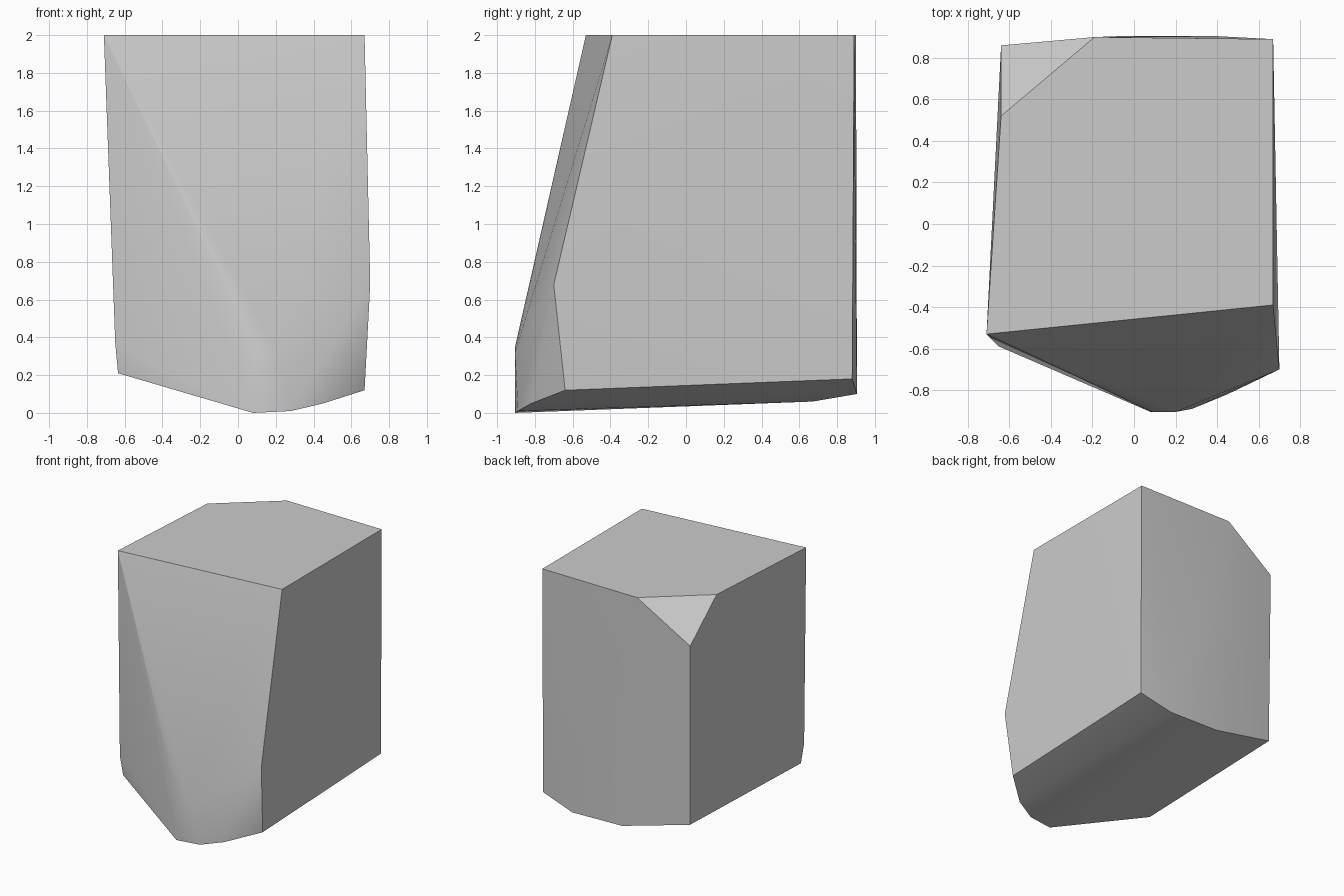
import bpy
import bmesh
import math

default_cube = bpy.data.objects.get("Cube")
if default_cube:
    bpy.data.objects.remove(default_cube, do_unlink=True)


def make_material(name, colour):
    material = bpy.data.materials.new(name)
    material.use_nodes = True
    material.diffuse_color = colour
    material.node_tree.nodes["Principled BSDF"].inputs["Base Color"].default_value = colour
    return material


def make_convex_block(name, corner_groups, material):
    """Wrap a tight convex skin around the corner points."""
    bm = bmesh.new()
    for corners in corner_groups:
        for corner in corners:
            bm.verts.new(corner)
    result = bmesh.ops.convex_hull(bm, input=bm.verts[:])
    loose = {v for v in result["geom_interior"] + result["geom_unused"]
             if isinstance(v, bmesh.types.BMVert) and not v.link_faces}
    bmesh.ops.delete(bm, geom=list(loose), context="VERTS")
    # merge flat neighbouring triangles into clean facets
    bmesh.ops.dissolve_limit(bm, angle_limit=math.radians(1),
                             verts=bm.verts[:], edges=bm.edges[:])
    bmesh.ops.recalc_face_normals(bm, faces=bm.faces[:])
    mesh = bpy.data.meshes.new(name)
    bm.to_mesh(mesh)
    bm.free()
    mesh.materials.append(material)
    block = bpy.data.objects.new(name, mesh)
    bpy.context.collection.objects.link(block)
    return block


# Flat top, with one back corner cut away
top_rim = [(-0.71, -0.53, 2), (0.67, -0.39, 2), (0.67, 0.89, 2),
           (-0.19, 0.9, 2), (-0.64, 0.52, 2)]
cut_corner = [(-0.64, 0.86, 1.71)]

# Blunt front ridge and the side corners beside it
front_ridge = [(0.09, -0.905, 0.35), (0.2, -0.905, 0.32),
               (0.08, -0.905, 0), (0.28, -0.89, 0.01)]
front_sides = [(-0.65, -0.59, 0.37), (-0.635, -0.57, 0.21),
               (0.7, -0.7, 0.68), (0.67, -0.64, 0.12), (0.45, -0.82, 0.05)]

# Rounded underside running to the back
back_base = [(-0.63, 0.85, 0.25), (-0.06, 0.905, 0.11),
             (0.39, 0.905, 0.1), (0.67, 0.88, 0.18)]
keel_end = [(0.18, 0.67, 0.06)]

stone_grey = make_material("stone grey", (0.6, 0.6, 0.6, 1))
block = make_convex_block(
    "stone_block",
    [top_rim, cut_corner, front_ridge, front_sides, back_base, keel_end],
    stone_grey)

# Soft shading across shallow facets, crisp main edges
bpy.ops.object.select_all(action="DESELECT")
block.select_set(True)
bpy.context.view_layer.objects.active = block
bpy.ops.object.shade_smooth_by_angle(angle=math.radians(30))
